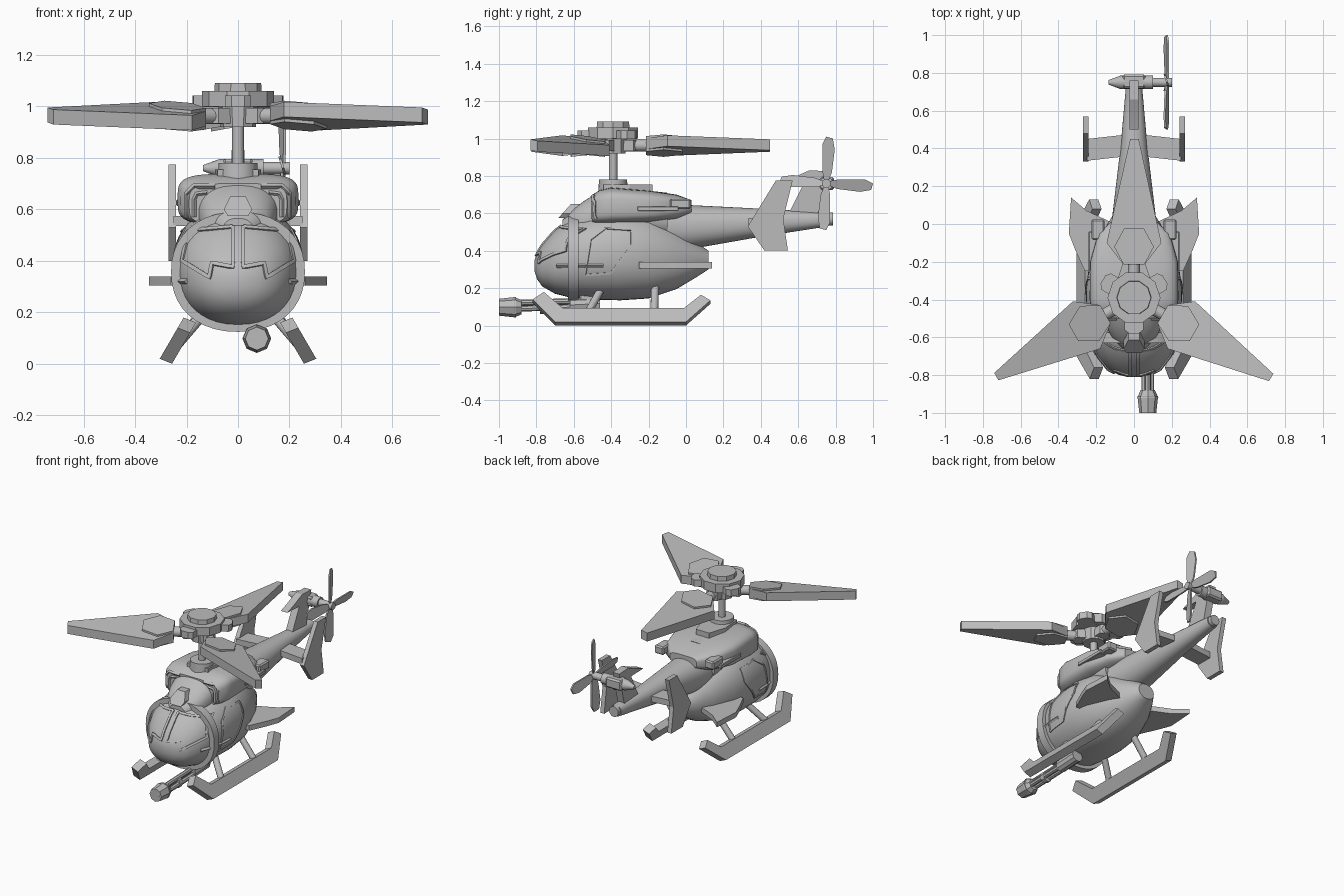
import bpy, bmesh, math
from math import sin, cos, pi, radians
from mathutils import Vector, Matrix
from mathutils.bvhtree import BVHTree

if "Cube" in bpy.data.objects:
    bpy.data.objects.remove(bpy.data.objects["Cube"])

grey = bpy.data.materials.new("plain grey")
grey.use_nodes = True
grey.diffuse_color = (0.5, 0.5, 0.5, 1)
grey.node_tree.nodes["Principled BSDF"].inputs["Base Color"].default_value = (0.5, 0.5, 0.5, 1)


def finish(name, bm, angle=35):
    bmesh.ops.recalc_face_normals(bm, faces=bm.faces)
    mesh = bpy.data.meshes.new(name)
    bm.to_mesh(mesh)
    bm.free()
    return add(name, mesh, angle)


def add(name, mesh, angle=35):
    obj = bpy.data.objects.new(name, mesh)
    bpy.context.collection.objects.link(obj)
    mesh.materials.clear()
    mesh.materials.append(grey)
    bpy.ops.object.select_all(action='DESELECT')
    obj.select_set(True)
    bpy.context.view_layer.objects.active = obj
    bpy.ops.object.shade_smooth_by_angle(angle=radians(angle))
    return obj


def skin(name, rings, angle=35):
    """Bridge equal rings of points and cap both ends."""
    bm = bmesh.new()
    loops = [[bm.verts.new(p) for p in ring] for ring in rings]
    n = len(loops[0])
    for a, b in zip(loops, loops[1:]):
        for i in range(n):
            j = (i + 1) % n
            bm.faces.new((a[i], a[j], b[j], b[i]))
    bm.faces.new(loops[0])
    bm.faces.new(loops[-1])
    return finish(name, bm, angle)


def oval(y, w, lo, hi, power=2.2, n=40):
    """Superellipse cross-section standing across y."""
    ring = []
    for i in range(n):
        c, s = cos(2 * pi * i / n), sin(2 * pi * i / n)
        px = math.copysign(abs(c) ** (2 / power), c)
        pz = math.copysign(abs(s) ** (2 / power), s)
        ring.append(Vector((w * px, y, (lo + hi) / 2 + (hi - lo) / 2 * pz)))
    return ring


def loft(name, sections, power=2.2, angle=40):
    return skin(name, [oval(*s, power) for s in sections], angle)


def prism(name, outline, lo, hi, place):
    """Extrude a 2D outline from lo to hi; place maps (u, v, depth) to space."""
    return skin(name, [[Vector(place(u, v, d)) for u, v in outline] for d in (lo, hi)], 20)


def rod(name, start, end, r0, r1=None, n=12):
    start, end = Vector(start), Vector(end)
    turn = (end - start).to_track_quat('Z', 'Y')
    rings = []
    for p, r in ((start, r0), (end, r1 or r0)):
        rings.append([p + turn @ Vector((r * cos(2 * pi * i / n), r * sin(2 * pi * i / n), 0))
                      for i in range(n)])
    return skin(name, rings)


def box(name, centre, size):
    bm = bmesh.new()
    bmesh.ops.create_cube(bm, size=1, matrix=Matrix.Translation(centre) @ Matrix.Diagonal((*size, 1)))
    bmesh.ops.bevel(bm, geom=bm.edges[:], offset=min(size) * 0.15, segments=1, affect='EDGES')
    return finish(name, bm)


# Cabin, engine housing and tail boom
cabin = loft("cabin", [(-.81, .035, .29, .35), (-.797, .085, .25, .385), (-.77, .14, .21, .43),
                       (-.70, .195, .17, .51), (-.62, .23, .15, .565), (-.5, .25, .138, .60),
                       (-.35, .255, .135, .62), (-.2, .235, .145, .60), (-.05, .17, .195, .52),
                       (.05, .11, .255, .45), (.12, .06, .30, .40)])
neck = loft("cabin_roof", [(-.66, .06, .46, .565), (-.6, .12, .46, .625), (-.54, .145, .46, .67),
                           (-.46, .16, .46, .715), (-.38, .18, .46, .74), (-.1, .15, .46, .71)], 2.4)
housing = loft("engine_housing", [(-.50, .19, .54, .70), (-.46, .225, .54, .725), (-.40, .235, .54, .738),
                                  (-.2, .232, .55, .722), (-.05, .19, .57, .70), (.03, .10, .60, .67)], 4)
loft("tail_boom", [(-.2, .14, .40, .66), (0, .12, .405, .645), (.4, .072, .475, .625), (.76, .04, .53, .605)])
rod("boom_cap", (0, .75, .57), (0, .785, .57), .035, n=16)

# Hoop around the cabin behind the windscreen
hoop = []
for y, grow in ((-.63, 0), (-.63, .022), (-.575, .022), (-.575, 0)):
    hoop.append(oval(y, .238 + grow, .146 - grow, .568 + grow))
skin("cabin_hoop", hoop)

# Raised frames that follow the hull
bm = bmesh.new()
for part in (cabin, neck, housing):
    bm.from_mesh(part.data)
hull = BVHTree.FromBMesh(bm)
bm.free()


def frame(name, points, front, closed=False, thick=.011):
    """Drape a bead over the hull: (x, z) from the front, or (y, z) from a side."""
    points = points + points[:1] if closed else points
    track = []
    for a, b in zip(points, points[1:]):
        for k in range(8):
            u, v = Vector(a).lerp(Vector(b), k / 8)
            track.append((u, v))
    track.append(points[-1])
    for s in (1, -1):
        curve = bpy.data.curves.new(name, 'CURVE')
        curve.dimensions = '3D'
        curve.bevel_depth, curve.bevel_resolution, curve.use_fill_caps = thick, 0, True
        origin = [Vector((s * u, -2, v)) if front else Vector((s * 2, u, v)) for u, v in track]
        aim = Vector((0, 1, 0)) if front else Vector((-s, 0, 0))
        hits = [h for h in (hull.ray_cast(o, aim)[0] for o in origin) if h]
        spline = curve.splines.new('POLY')
        spline.points.add(len(hits) - 1)
        for p, h in zip(spline.points, hits):
            p.co = (*h, 1)
        temp = bpy.data.objects.new(name, curve)
        bpy.context.collection.objects.link(temp)
        bpy.context.view_layer.update()
        mesh = bpy.data.meshes.new_from_object(temp)
        bpy.data.objects.remove(temp)
        add(name, mesh, 25)


frame("windscreen_frame", [(.02, .53), (.19, .515), (.215, .40), (.11, .335), (.10, .39), (.02, .375)], True, True)
frame("intake_frame", [(.09, .69), (.17, .69), (.2, .66), (.2, .57)], True)
frame("intake_inner_frame", [(.12, .665), (.16, .66), (.17, .64), (.17, .57)], True, thick=.008)
frame("door_frame", [(-.54, .27), (-.51, .46), (-.43, .52), (-.29, .51), (-.29, .43), (-.40, .28)], False, True, .008)
frame("door_rail", [(-.69, .32), (-.44, .32)], False)
hexagon = [(-.055, .60), (-.03, .65), (.03, .65), (.055, .60), (.04, .575), (-.04, .575)]
prism("roof_sensor", hexagon, -.03, .05, lambda x, z, d: (x, -.63 + d + (z - .6) * .9, z))

# Paired side parts
skid = [(-.82, .12), (-.76, .16), (-.66, .075), (-.01, .075), (.08, .145), (.13, .115), (0, 0), (-.70, 0)]
wing = [(.12, -.25), (.26, -.25), (.31, -.14), (.345, -.05), (.333, .14), (.25, .07), (.10, .0)]
plate = [(.33, .53), (.48, .775), (.57, .775), (.52, .57), (.545, .40), (.42, .40)]
tailplane = [(0, .34), (.07, .355), (.25, .335), (.25, .45), (.07, .47), (0, .47)]
for s in (1, -1):
    side = "left" if s > 0 else "right"
    prism(side + "_skid", skid, -.024, .024, lambda y, z, d: (s * (.28 + d - .58 * z), y, z + d * .4 + .01))
    rod(side + "_front_strut", (s * .25, -.53, .06), (s * .13, -.45, .2), .021)
    rod(side + "_rear_strut", (s * .25, -.17, .06), (s * .12, -.165, .22), .021)
    prism(side + "_stub_wing", wing, .305, .34, lambda x, y, d: (s * x, y, d))
    prism(side + "_end_plate", plate, .24, .27, lambda y, z, d: (s * d, y, z))
    prism(side + "_tailplane", tailplane, .535, .575, lambda x, y, d: (s * x, y, d))
    box(side + "_exhaust", (s * .19, -.03, .65), (.07, .11, .055))
    box(side + "_exhaust_duct", (s * .215, -.15, .625), (.05, .22, .025))

# Tail fin and gearbox
fin = [(.54, .58), (.63, .76), (.50, .765), (.57, .79), (.66, .83), (.76, .825), (.73, .70), (.70, .58)]
prism("tail_fin", fin, -.025, .025, lambda y, z, d: (d, y, z))
box("tail_gearbox", (0, .755, .76), (.12, .075, .07))
rod("tail_pod", (-.07, .75, .76), (.10, .75, .76), .036, n=16)
rod("tail_pod_nose", (-.07, .75, .76), (-.135, .75, .76), .036, .012, n=16)
rod("tail_shaft", (.10, .75, .76), (.20, .75, .76), .024)

# Tail rotor
blade = [(.015, -.012), (.06, -.03), (.18, -.045), (.24, -.035), (.25, .0), (.21, .02), (.06, .02), (.015, .012)]
for k in range(4):
    turn = Matrix.Rotation(k * pi / 2, 3, 'X')
    prism("tail_rotor_blade", blade, -.005, .005,
          lambda u, v, d: turn @ Vector((d + v * .3, u, v)) + Vector((.175, .75, .76)))

# Rotor mast and hub
AXIS = Vector((0, -.39, 0))
for name, lo, hi, r0, r1 in (("mast", .70, .95, .023, .023), ("mast_collar", .70, .78, .08, .075),
                             ("lower_hub", .92, 1.0, .07, .075), ("hub_disc", 1.0, 1.06, .14, .14),
                             ("hub_cap", 1.06, 1.09, .092, .09)):
    rod(name, AXIS + Vector((0, 0, lo)), AXIS + Vector((0, 0, hi)), r0, r1, 10 if "hub" in name else 16)
fairing = [(-.08, -.44), (.08, -.44), (.09, -.3), (.05, -.18), (-.05, -.18), (-.09, -.3)]
prism("mast_fairing", fairing, .69, .755, lambda x, y, d: (x, y, d))

# Main rotor: three pitched blades with grips, and bosses between them
main_blade = [(.18, -.06), (.29, -.145), (.84, -.025), (.84, .02), (.29, .145), (.18, .06)]
grip = [(.175, -.055), (.27, -.105), (.37, -.05), (.37, .05), (.27, .105), (.175, .055)]
boss = [(.08, -.05), (.17, -.05), (.19, -.025), (.19, .025), (.17, .05), (.08, .05)]
for k in range(3):
    turn = Matrix.Rotation(pi / 2 + k * 2 * pi / 3, 3, 'Z')

    def spin(u, v, d, pitch=.18):
        return turn @ Vector((u, v, .963 + d - v * pitch)) + AXIS

    prism("rotor_blade", main_blade, -.03, .028, spin)
    prism("blade_grip", grip, -.042, .04, spin)
    rod("blade_root", spin(.05, 0, 0), spin(.2, 0, 0), .032)
    box_turn = Matrix.Rotation(pi, 3, 'Z')
    prism("hub_boss", boss, .035, .08, lambda u, v, d: spin(-u, v, d, 0))
    prism("hub_clamp", boss, -.03, .03, lambda u, v, d: spin(u * .65, v * .8, d, 0))

# Chin gun
GUN = Vector((.073, 0, .098))


def along(y, dx=0, dz=0):
    return GUN + Vector((dx, y, dz))


rod("gun_muzzle", along(-1.0), along(-.91), .045, .055, 8)
rod("gun_muzzle_collar", along(-.92), along(-.88), .056, .038, 8)
for k in range(3):
    a = pi / 2 + k * 2 * pi / 3
    dx, dz = .021 * cos(a), .021 * sin(a)
    rod("gun_barrel", along(-1.0, dx, dz), along(-.58, dx, dz + .012), .016, n=8)
rod("gun_clamp", along(-.78), along(-.75), .036, n=8)
rod("gun_body", along(-.62, 0, .012), along(-.46, 0, .02), .04, n=10)
box("gun_mount", along(-.52, 0, .05), (.06, .1, .06))
